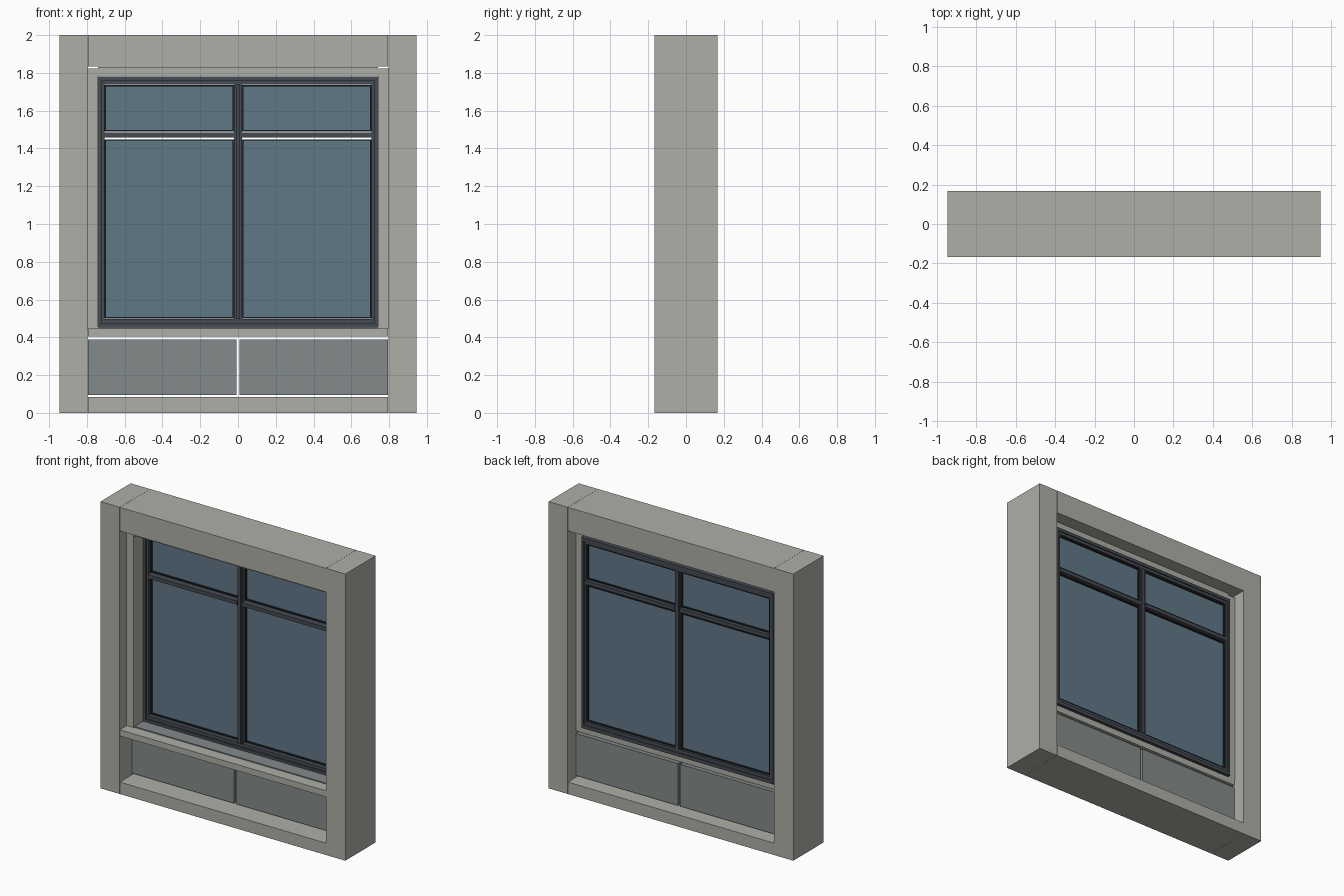
import bpy
import bmesh

cube = bpy.data.objects.get("Cube")
if cube:
    bpy.data.objects.remove(cube, do_unlink=True)


def material(name, rgb):
    m = bpy.data.materials.new(name)
    m.use_nodes = True
    color = (*rgb, 1)
    m.diffuse_color = color
    m.node_tree.nodes["Principled BSDF"].inputs["Base Color"].default_value = color
    return m


STONE = material("warm grey stone", (0.43, 0.43, 0.39))
PANEL = material("cool grey panel", (0.23, 0.26, 0.255))
FRAME = material("dark slate metal", (0.06, 0.069, 0.084))
GASKET = material("black rubber", (0.018, 0.02, 0.024))
GLASS = material("blue glass", (0.117, 0.188, 0.242))


def box(name, x, y, z, mat):
    """Block spanning the given (low, high) ranges."""
    bm = bmesh.new()
    bmesh.ops.create_cube(bm, size=1)
    for v in bm.verts:
        for axis, (lo, hi) in enumerate((x, y, z)):
            v.co[axis] = lo if v.co[axis] < 0 else hi
    mesh = bpy.data.meshes.new(name)
    bm.to_mesh(mesh)
    bm.free()
    mesh.materials.append(mat)
    obj = bpy.data.objects.new(name, mesh)
    bpy.context.collection.objects.link(obj)
    return obj


def pair(name, x, y, z, mat):
    """The same block on both sides."""
    box("left_" + name, x, y, z, mat)
    box("right_" + name, (-x[1], -x[0]), y, z, mat)


def border(name, x, y, z, width, mat):
    """Rectangular frame of four bars; width is (side, bottom, top)."""
    side, bottom, top = width
    box(name + "_bottom", x, y, (z[0], z[0] + bottom), mat)
    box(name + "_top", x, y, (z[1] - top, z[1]), mat)
    mid = (z[0] + bottom, z[1] - top)
    box(name + "_side_a", (x[0], x[0] + side), y, mid, mat)
    box(name + "_side_b", (x[1] - side, x[1]), y, mid, mat)


# Masonry surround
DEEP = (-0.167, 0.167)
pair("pillar", (0.796, 0.945), DEEP, (0, 2), STONE)
box("top_beam", (-0.795, 0.795), DEEP, (1.835, 2), STONE)
box("bottom_beam", (-0.795, 0.795), DEEP, (0, 0.083), STONE)
box("sill", (-0.795, 0.795), (-0.167, 0.077), (0.405, 0.448), STONE)

# Recessed lining around the window
LINING = (-0.09, 0.077)
pair("jamb", (0.742, 0.796), LINING, (0.448, 1.822), STONE)
box("head_lining", (-0.742, 0.742), LINING, (1.787, 1.832), STONE)
box("sill_flashing", (-0.74, 0.74), (-0.085, 0.01), (0.448, 0.455), PANEL)

# Lower infill panels
pair("lower_panel", (0.008, 0.794), (-0.035, 0.077), (0.095, 0.388), PANEL)

# Window frame with a stepped profile
border("outer_frame", (-0.74, 0.74), (0.01, 0.097), (0.45, 1.78),
       (0.018, 0.024, 0.022), FRAME)
border("inner_frame", (-0.722, 0.722), (0.022, 0.09), (0.474, 1.758),
       (0.014, 0.022, 0.02), FRAME)
box("mullion", (-0.011, 0.011), (0.01, 0.097), (0.496, 1.738), FRAME)
pair("mullion_step", (0.011, 0.021), (0.022, 0.09), (0.496, 1.738), FRAME)
pair("transom", (0.021, 0.708), (0.015, 0.095), (1.458, 1.484), FRAME)

# Glass panes with thin gaskets
for level, z in (("upper", (1.491, 1.735)), ("lower", (0.5, 1.448))):
    pair(level + "_glass", (0.024, 0.704), (0.058, 0.072), z, GLASS)
    for side, x in (("left", (0.022, 0.706)), ("right", (-0.706, -0.022))):
        border(f"{side}_{level}_gasket", x, (0.046, 0.082), z,
               (0.007, 0.007, 0.007), GASKET)
